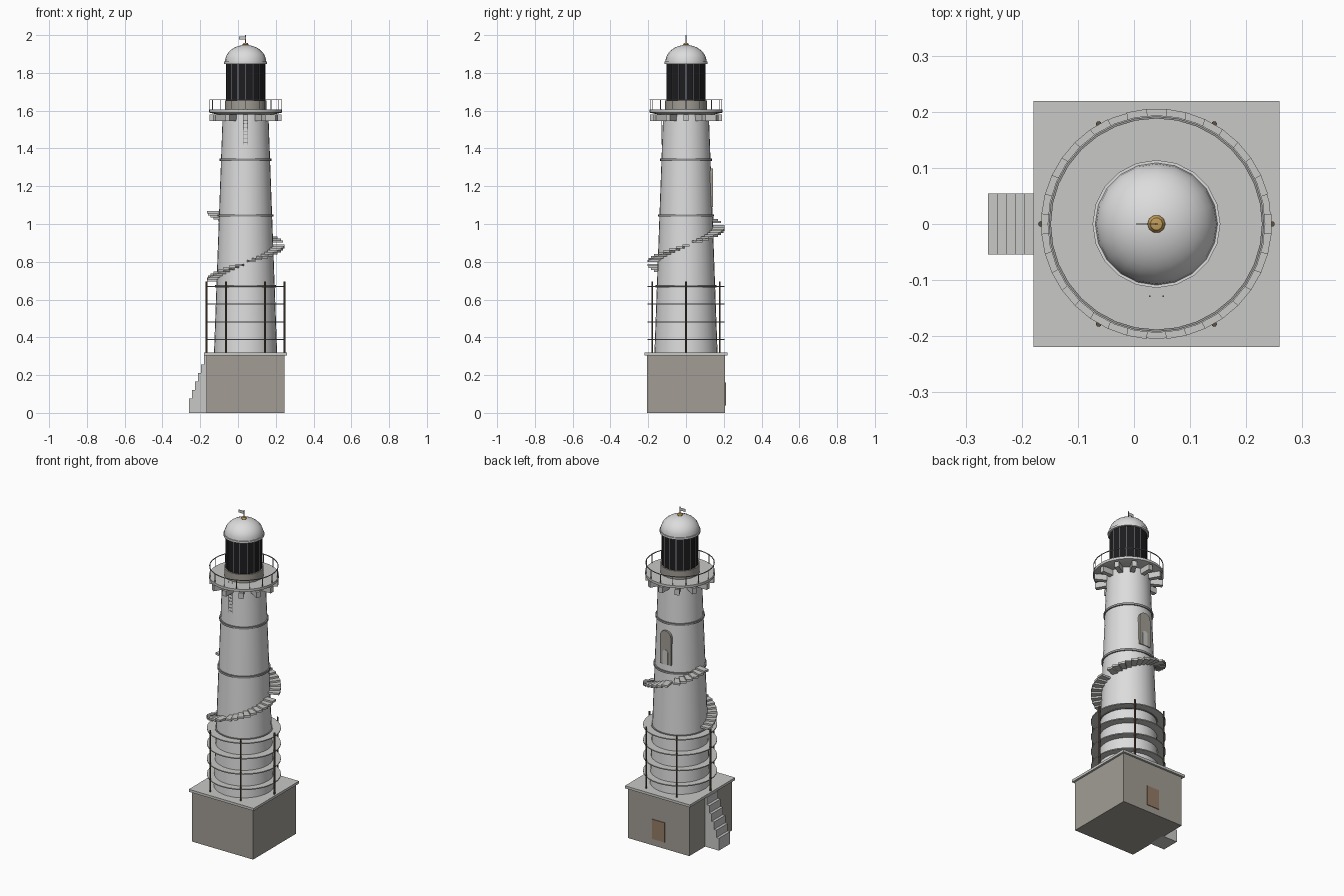
import bpy, bmesh, math
from mathutils import Matrix, Vector

if "Cube" in bpy.data.objects:
    bpy.data.objects.remove(bpy.data.objects["Cube"])

CX = 0.04          # tower axis


def mat(name, r, g, b):
    m = bpy.data.materials.new(name)
    m.diffuse_color = (r, g, b, 1)
    m.use_nodes = True
    m.node_tree.nodes["Principled BSDF"].inputs["Base Color"].default_value = m.diffuse_color
    return m


WHITE = mat("white_paint", .72, .72, .72)
STONE = mat("stone", .36, .34, .30)
SLAB = mat("pale_concrete", .58, .58, .57)
BAND = mat("band_grey", .30, .30, .30)
IRON = mat("rusty_iron", .12, .085, .055)
GLASS = mat("dark_glass", .012, .012, .014)
WOOD = mat("brown_wood", .30, .20, .13)
BRASS = mat("brass", .55, .34, .10)


def finish(name, bm, m, smooth=False):
    bmesh.ops.recalc_face_normals(bm, faces=bm.faces)
    me = bpy.data.meshes.new(name)
    bm.to_mesh(me)
    bm.free()
    me.materials.append(m)
    ob = bpy.data.objects.new(name, me)
    bpy.context.collection.objects.link(ob)
    if smooth:
        bpy.ops.object.select_all(action='DESELECT')
        bpy.context.view_layer.objects.active = ob
        ob.select_set(True)
        bpy.ops.object.shade_smooth_by_angle(angle=math.radians(35))
    return ob


def add_box(bm, lo, hi, rot=None):
    lo, hi = Vector(lo), Vector(hi)
    M = Matrix.Translation((lo + hi) / 2) @ Matrix.Diagonal((*(hi - lo), 1))
    bmesh.ops.create_cube(bm, size=1, matrix=(rot @ M) if rot else M)


def box(name, lo, hi, m):
    bm = bmesh.new()
    add_box(bm, lo, hi)
    return finish(name, bm, m)


def around(deg):
    # frame on the tower axis, local x pointing outwards
    return Matrix.Translation((CX, 0, 0)) @ Matrix.Rotation(math.radians(deg), 4, 'Z')


def lathe(name, prof, m, n=32, closed=False, smooth=True):
    bm = bmesh.new()
    rings = []
    for r, z in prof:
        if r < 1e-5:
            rings.append([bm.verts.new((CX, 0, z))] * n)
        else:
            rings.append([bm.verts.new((CX + r * math.cos(2 * math.pi * k / n),
                                        r * math.sin(2 * math.pi * k / n), z)) for k in range(n)])
    pairs = list(zip(rings, rings[1:])) + ([(rings[-1], rings[0])] if closed else [])
    for a, b in pairs:
        for k in range(n):
            vs = list(dict.fromkeys([a[k], a[(k + 1) % n], b[(k + 1) % n], b[k]]))
            if len(vs) > 2:
                bm.faces.new(vs)
    return finish(name, bm, m, smooth)


def ring(name, r0, r1, z0, z1, m, n=32):
    return lathe(name, [(r0, z0), (r1, z0), (r1, z1), (r0, z1)], m, n, True)


def radial(name, count, lo, hi, m, start=0):
    bm = bmesh.new()
    for k in range(count):
        add_box(bm, lo, hi, around(start + 360 * k / count))
    return finish(name, bm, m)


def tower_r(z):
    return .167 - (z - .32) * .0365


# Square base, slab, back door
box("base_block", (CX - .207, -.207, 0), (CX + .207, .207, .305), STONE)
box("base_slab", (CX - .219, -.219, .305), (CX + .219, .219, .32), SLAB)
box("back_door", (CX - .042, .205, .04), (CX + .042, .211, .16), WOOD)

# Entrance steps on the left
bm = bmesh.new()
for i in range(6):
    x = -.26 + .0162 * i
    add_box(bm, (x, -.054, 0), (x + .0162 if i < 5 else -.16, .054, .075 + .0455 * i))
finish("entrance_steps", bm, SLAB)

# Tapered tower and its bands
lathe("tower", [(0, .32), (tower_r(.32), .32), (tower_r(1.59), 1.59), (0, 1.59)], WHITE)
for i, z in enumerate((.67, 1.045, 1.34)):
    ring(f"tower_band_{i}", tower_r(z) - .01, tower_r(z) + .007, z - .006, z + .006, BAND)

# Lower cage: posts and flat hoops
bm = bmesh.new()
for k in range(6):
    bmesh.ops.create_cone(bm, cap_ends=True, segments=8, radius1=.005, radius2=.005, depth=.375,
                          matrix=around(60 * k) @ Matrix.Translation((.206, 0, .5075)))
finish("cage_posts", bm, IRON)
for i in range(4):
    z = .388 + .094 * i
    ring(f"cage_hoop_{i}", .150, .205, z - .003, z + .003, BAND if i < 0 else SLAB)

# Spiral stair with a gap every tenth step
bm = bmesh.new()
for i in range(36):
    if i % 10 != 9:
        z = .695 + .0103 * i
        add_box(bm, (tower_r(z) - .008, -.018, z), (.205, .018, z + .012), around(180 + 10 * i))
finish("spiral_steps", bm, SLAB)


# Arched window plates on the back
def arch(name, w, z0, z1, y0, y1, m):
    r = w / 2
    pts = [(-r, z0), (r, z0)] + [(r * math.cos(math.pi * k / 10), z1 - r + r * math.sin(math.pi * k / 10))
                                 for k in range(11)]
    bm = bmesh.new()
    f = bm.faces.new([bm.verts.new((CX + x, y0, z)) for x, z in pts])
    ext = bmesh.ops.extrude_face_region(bm, geom=[f])
    bmesh.ops.translate(bm, vec=(0, y1 - y0, 0),
                        verts=[v for v in ext["geom"] if isinstance(v, bmesh.types.BMVert)])
    return finish(name, bm, m)


arch("back_window_frame", .074, 1.09, 1.295, .12, .142, STONE)
arch("back_window_pane", .034, 1.09, 1.18, .138, .1435, SLAB)

# Ladder under the gallery, at the front
bm = bmesh.new()
for s in (-1, 1):
    add_box(bm, (CX + s * .012 - .0015, -.1305, 1.42), (CX + s * .012 + .0015, -.1275, 1.61))
for k in range(9):
    z = 1.43 + .02 * k
    add_box(bm, (CX - .012, -.130, z), (CX + .012, -.128, z + .003))
finish("ladder", bm, BAND)

# Gallery: brackets, deck, railing
radial("gallery_brackets", 12, (.11, -.013, 1.546), (.19, .013, 1.58), SLAB)
lathe("gallery_deck", [(0, 1.58), (.15, 1.58), (.194, 1.59), (.194, 1.605), (0, 1.605)], SLAB)
radial("railing_posts", 16, (.1885, -.0015, 1.60), (.1915, .0015, 1.66), BAND)
ring("railing_top", .188, .192, 1.656, 1.660, BAND)

# Lantern room
lathe("lantern_base", [(0, 1.60), (.11, 1.60), (.11, 1.655), (0, 1.655)], STONE, 16)
lathe("lantern_glass", [(0, 1.65), (.103, 1.65), (.103, 1.855), (0, 1.855)], GLASS, 16, smooth=False)
radial("lantern_bars", 16, (.101, -.0015, 1.65), (.1045, .0015, 1.855), BAND)

# Dome, finial, flag
dome = [(0, 1.848), (.114, 1.848), (.114, 1.86), (.109, 1.86)]
dome += [(.109 * math.cos(math.pi * k / 16), 1.86 + .088 * math.sin(math.pi * k / 16)) for k in range(1, 8)]
lathe("dome", dome + [(0, 1.948)], WHITE, 20)
lathe("finial", [(0, 1.94), (.011, 1.942), (.016, 1.95), (.011, 1.958), (0, 1.96)], BRASS, 10)
lathe("flag_pole", [(0, 1.95), (.002, 1.95), (.002, 2.0), (0, 2.0)], BAND, 8)
box("flag", (CX - .036, -.001, 1.976), (CX, .001, 1.993), SLAB)
